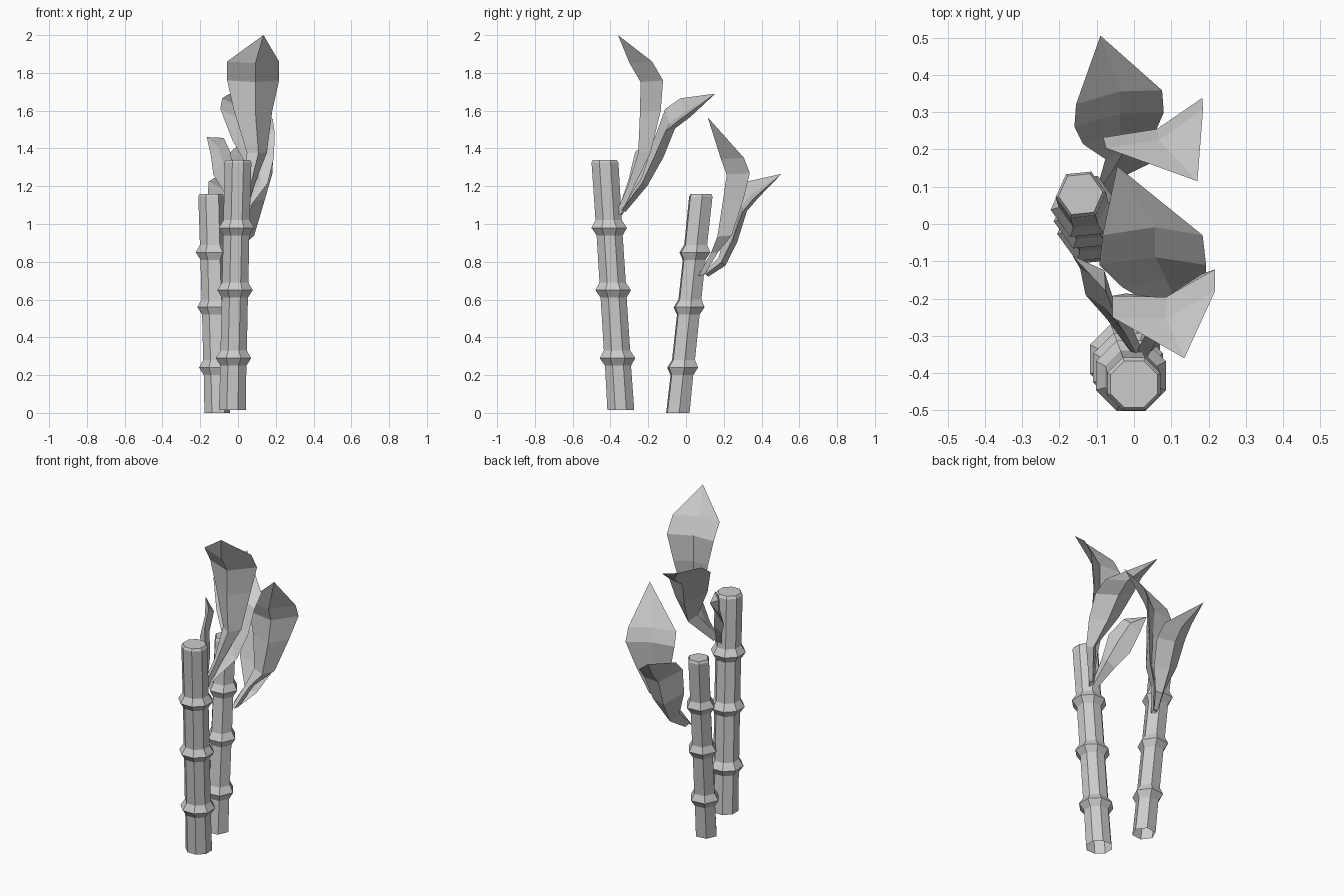
import bpy, bmesh, math
from mathutils import Vector

cube = bpy.data.objects.get("Cube")
if cube:
    bpy.data.objects.remove(cube, do_unlink=True)

grey = bpy.data.materials.new("plain_grey")
grey.use_nodes = True
colour = (0.6, 0.6, 0.6, 1)
grey.diffuse_color = colour
grey.node_tree.nodes["Principled BSDF"].inputs["Base Color"].default_value = colour


def loft(name, rings, tip=None):
    """Skin equal rings, open at the start, ending in a flat cap or a tip."""
    bm = bmesh.new()
    rows = [[bm.verts.new(p) for p in ring] for ring in rings]
    n = len(rows[0])
    for low, high in zip(rows, rows[1:]):
        for i in range(n):
            j = (i + 1) % n
            bm.faces.new((low[i], low[j], high[j], high[i]))
    if tip is None:
        bm.faces.new(rows[-1])
    else:
        point = bm.verts.new(tip)
        for i in range(n):
            bm.faces.new((rows[-1][i], rows[-1][(i + 1) % n], point))
    bmesh.ops.recalc_face_normals(bm, faces=bm.faces)
    mesh = bpy.data.meshes.new(name)
    bm.to_mesh(mesh)
    bm.free()
    mesh.materials.append(grey)
    bpy.context.collection.objects.link(bpy.data.objects.new(name, mesh))


def stalk(name, bottom, top, radius, sides, joints, turn):
    """Leaning cane with a sharp flared ring at each joint and a bevelled top."""
    bottom, top = Vector(bottom), Vector(top)
    profile = [(bottom.z, radius)]
    for z in joints:
        profile += [(z - 0.04, radius * 0.97), (z, radius * 1.32),
                    (z + 0.04, radius * 0.98)]
    profile += [(top.z - 0.015, radius), (top.z, radius * 0.88)]
    rings = []
    for z, r in profile:
        c = bottom.lerp(top, (z - bottom.z) / (top.z - bottom.z))
        angles = [turn + math.tau * i / sides for i in range(sides)]
        rings.append([c + Vector((r * math.cos(a), r * math.sin(a), 0)) for a in angles])
    loft(name, rings)


def leaf(name, side, keel, fold, spine, tip):
    """Folded leaf: spine rows are (x, y, z, half width), the keel is the fold."""
    side, keel = Vector(side).normalized(), Vector(keel).normalized()
    rings = []
    for x, y, z, w in spine:
        c = Vector((x, y, z))
        k = min(fold, 0.01 + w * 0.8)
        rings.append([c - side * w, c + keel * k, c + side * w,
                      c + keel * (k * 0.7 - 0.02)])
    loft(name, rings, tip)


# Canes
stalk("front_stalk", (-0.03, -0.345, 0.015), (0, -0.43, 1.34), 0.077, 8,
      (0.29, 0.65, 0.98), math.pi / 8)
stalk("back_stalk", (-0.11, -0.043, 0), (-0.143, 0.08, 1.16), 0.068, 6,
      (0.24, 0.56, 0.85), 0.1)

# Leaves of the front cane
leaf("front_tall_leaf", (0.97, 0.25, 0), (0.15, -1, -0.1), 0.085,
     [(0.02, -0.35, 1.05, 0.02), (0.06, -0.28, 1.2, 0.025), (0.1, -0.2, 1.38, 0.055),
      (0.08, -0.16, 1.6, 0.105), (0.08, -0.157, 1.76, 0.142), (0.08, -0.215, 1.86, 0.142)],
     (0.135, -0.36, 2))
leaf("front_spread_leaf", (0.92, 0, -0.38), (0.2, 0.7, -0.6), 0.07,
     [(0.03, -0.34, 1.08, 0.02), (0.12, -0.235, 1.23, 0.04), (0.08, -0.17, 1.4, 0.12),
      (0.05, -0.11, 1.55, 0.155), (0.05, -0.03, 1.61, 0.145)],
     (-0.045, 0.155, 1.69))
leaf("front_small_leaf", (0.45, -0.4, 0.6), (0.7, 0.6, -0.1), 0.04,
     [(0, -0.35, 1.06, 0.02), (-0.045, -0.28, 1.2, 0.05), (-0.085, -0.23, 1.32, 0.085),
      (-0.11, -0.15, 1.41, 0.065)],
     (-0.165, -0.085, 1.46))

# Leaves of the back cane
leaf("back_tall_leaf", (0.93, 0.37, 0), (0.35, -0.9, -0.1), 0.075,
     [(-0.08, 0.09, 0.73, 0.02), (-0.03, 0.16, 0.85, 0.025), (0.03, 0.22, 0.94, 0.06),
      (0.045, 0.265, 1.13, 0.105), (0.05, 0.285, 1.27, 0.143), (0.055, 0.255, 1.35, 0.14)],
     (0.17, 0.115, 1.565))
leaf("back_spread_leaf", (0.93, 0.15, -0.36), (0.1, 0.7, -0.7), 0.06,
     [(-0.08, 0.1, 0.74, 0.02), (-0.04, 0.18, 0.81, 0.04), (-0.04, 0.23, 0.95, 0.105),
      (-0.04, 0.28, 1.11, 0.13), (-0.04, 0.34, 1.18, 0.125)],
     (-0.09, 0.505, 1.265))
